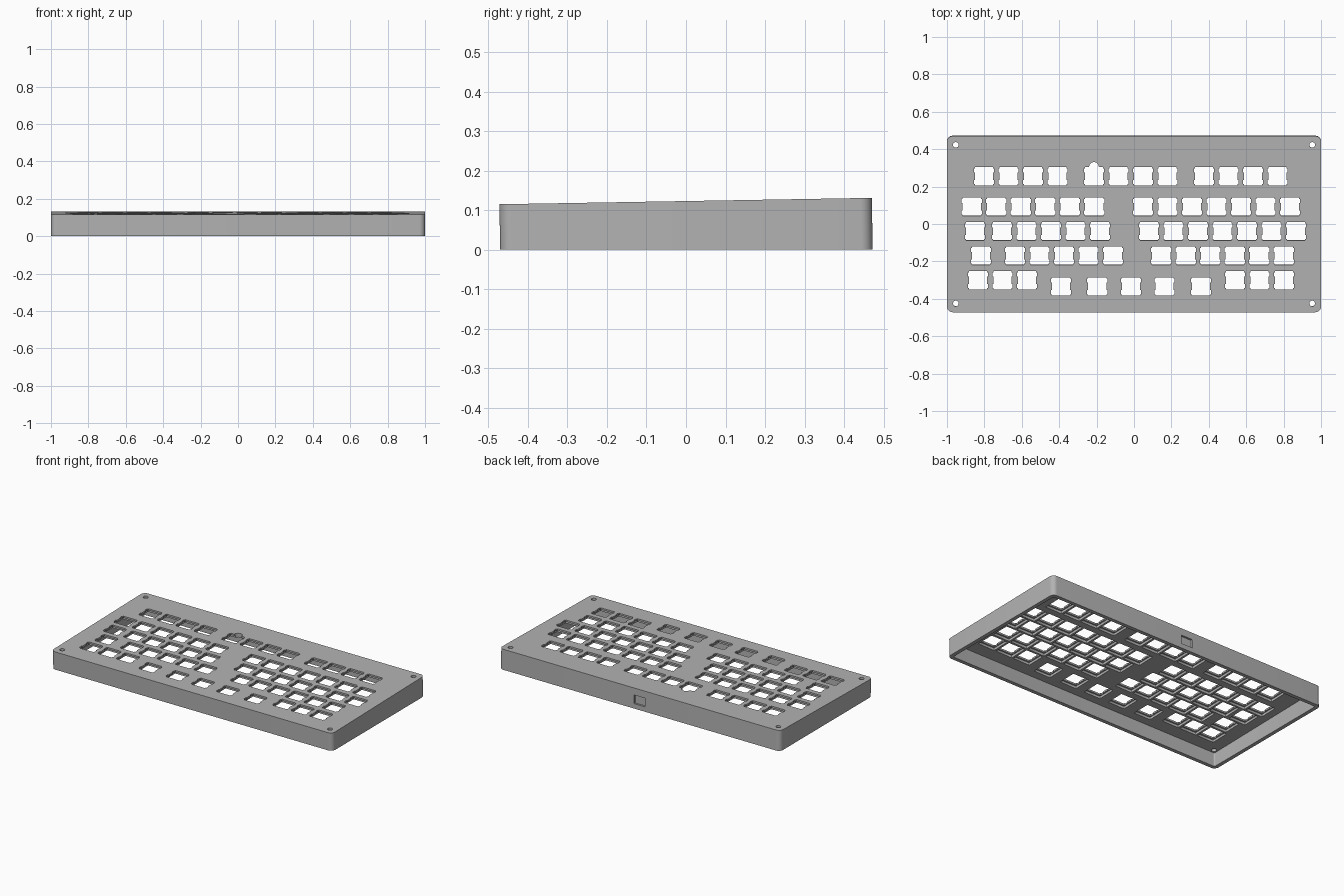
import bpy
import bmesh
import math
from mathutils import Matrix

if "Cube" in bpy.data.objects:
    bpy.data.objects.remove(bpy.data.objects["Cube"])

PITCH = 0.131
TILT = Matrix.Translation((0, -0.001, 0.123)) @ Matrix.Rotation(math.radians(0.98), 4, 'X')

grey = bpy.data.materials.new("mid_grey")
grey.use_nodes = True
grey.diffuse_color = (0.45, 0.45, 0.45, 1)
grey.node_tree.nodes["Principled BSDF"].inputs["Base Color"].default_value = grey.diffuse_color


def rounded_rect(w, h, r, steps=8):
    """Outline of a rectangle with round corners."""
    pts = []
    for k, (sx, sy) in enumerate([(1, 1), (-1, 1), (-1, -1), (1, -1)]):
        for i in range(steps + 1):
            a = math.pi / 2 * (k + i / steps)
            pts.append((sx * (w / 2 - r) + r * math.cos(a), sy * (h / 2 - r) + r * math.sin(a)))
    return pts


def circle(r, n=24):
    return [(r * math.cos(math.tau * i / n), r * math.sin(math.tau * i / n)) for i in range(n)]


def switch_outline():
    """Square switch opening with two clip notches on each side."""
    s, wing, lo, hi = 0.049, 0.054, 0.020, 0.042
    right = [(s, -s), (s, -hi), (wing, -hi), (wing, -lo), (s, -lo)]
    right += [(x, -y) for x, y in reversed(right)]
    return right + [(-x, -y) for x, y in right]


def prisms(name, outline, spots, z0, z1, matrix=TILT):
    """One object holding an upright prism of the outline at every spot."""
    bm = bmesh.new()
    for cx, cy in spots:
        base = bm.faces.new([bm.verts.new((cx + x, cy + y, z0)) for x, y in outline])
        new = bmesh.ops.extrude_face_region(bm, geom=[base])["geom"]
        bmesh.ops.translate(bm, vec=(0, 0, z1 - z0),
                            verts=[v for v in new if isinstance(v, bmesh.types.BMVert)])
    bmesh.ops.recalc_face_normals(bm, faces=bm.faces)
    mesh = bpy.data.meshes.new(name)
    bm.to_mesh(mesh)
    bm.free()
    mesh.materials.append(grey)
    ob = bpy.data.objects.new(name, mesh)
    ob.matrix_world = matrix
    bpy.context.collection.objects.link(ob)
    return ob


# Key layout: runs of evenly spaced switches (first x, y, count)
runs = [
    (-0.802, 0.257, 4), (-0.214, 0.257, 4), (0.374, 0.257, 4),
    (-0.867, 0.094, 6), (0.048, 0.094, 7),
    (-0.850, -0.037, 1), (-0.706, -0.037, 5), (0.080, -0.037, 7),
    (-0.818, -0.168, 1), (-0.636, -0.168, 5), (0.146, -0.168, 6),
    (-0.834, -0.300, 3), (0.540, -0.300, 3),
]
keys = [(x + i * PITCH, y) for x, y, n in runs for i in range(n)]
keys += [(x, -0.333) for x in (-0.390, -0.196, -0.016, 0.163, 0.358)]

# Solid tilted case body
case = prisms("keyboard_case", rounded_rect(2, 0.942, 0.03), [(0, 0)], -0.2, 0)

# Cutters: hollow inside, pockets under keys, switch openings, screw holes, notch, port, floor
pocket = rounded_rect(0.118, 0.118, 0.004, 2)
cutters = [
    prisms("floor_cutter", rounded_rect(3, 3, 0.1), [(0, 0)], -0.5, 0, Matrix.Identity(4)),
    prisms("hollow_cutter", rounded_rect(1.952, 0.894, 0.008), [(0, 0)], -0.3, -0.026),
    prisms("pocket_cutter", pocket, keys, -0.05, -0.011),
    prisms("switch_cutter", switch_outline(), keys, -0.06, 0.02),
    prisms("screw_cutter", circle(0.015), [(sx * 0.953, sy * 0.424) for sx in (-1, 1) for sy in (-1, 1)],
           -0.06, 0.02),
    prisms("notch_cutter", circle(0.026), [(-0.214, 0.306)], -0.06, 0.02),
    prisms("port_cutter", rounded_rect(0.08, 0.03, 0.001, 1), [(0, 0.474)], -0.1, -0.045),
]
for cutter in cutters:
    cutter.hide_render = True
    mod = case.modifiers.new(cutter.name, 'BOOLEAN')
    mod.operation = 'DIFFERENCE'
    mod.solver = 'EXACT'
    mod.object = cutter

# Bake the cuts and drop the cutters
bpy.context.view_layer.update()
baked = bpy.data.meshes.new_from_object(case.evaluated_get(bpy.context.evaluated_depsgraph_get()))
case.modifiers.clear()
case.data = baked
for cutter in cutters:
    bpy.data.objects.remove(cutter)
baked.materials.clear()
baked.materials.append(grey)
for poly in baked.polygons:
    poly.material_index = 0

bpy.ops.object.select_all(action='DESELECT')
case.select_set(True)
bpy.context.view_layer.objects.active = case
bpy.ops.object.shade_smooth_by_angle(angle=math.radians(30))
